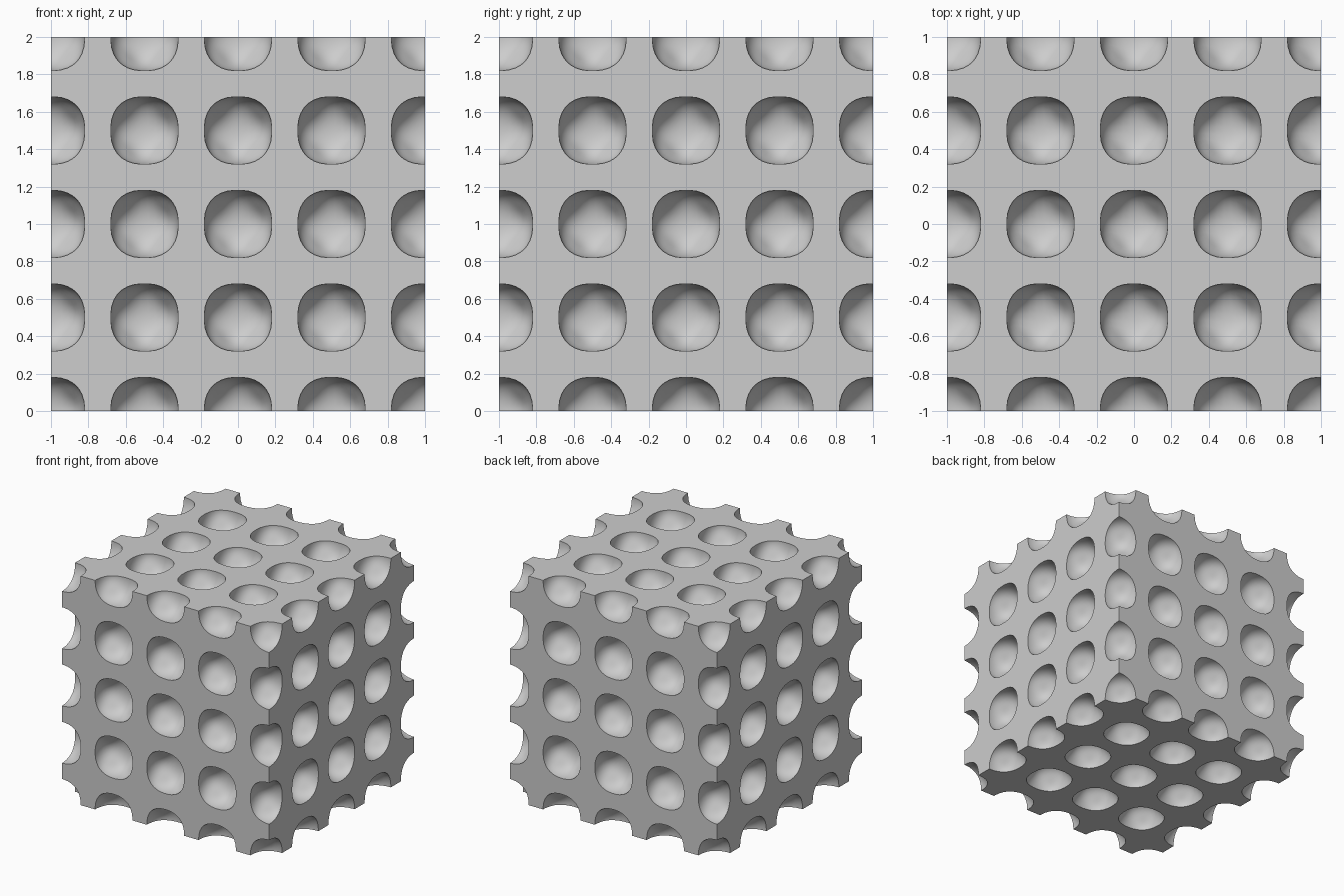
import bpy
import bmesh

# Remove the default cube
default = bpy.data.objects.get("Cube")
if default:
    bpy.data.objects.remove(default, do_unlink=True)

SPACING = 0.5      # distance between pore centres
RADIUS = 0.181     # pore half width
POWER = 2.4        # above 2 makes the pore rims slightly boxy
FLATTEN = 0.11     # how far the eight pore corners are pressed in
COUNT = 5          # pores along each axis

# Plain grey material
grey = bpy.data.materials.new("plain_grey")
grey.use_nodes = True
grey.diffuse_color = (0.61, 0.61, 0.61, 1)
grey.node_tree.nodes["Principled BSDF"].inputs["Base Color"].default_value = grey.diffuse_color


def make_object(name, bm):
    mesh = bpy.data.meshes.new(name)
    bm.to_mesh(mesh)
    bm.free()
    mesh.materials.append(grey)
    obj = bpy.data.objects.new(name, mesh)
    bpy.context.collection.objects.link(obj)
    return obj


# Solid block
bm = bmesh.new()
bmesh.ops.create_cube(bm, size=2)
block = make_object("porous_block", bm)
block.location.z = 1

# One pore: a subdivided cube rounded into a boxy ball with flattened corners
bm = bmesh.new()
bmesh.ops.create_cube(bm, size=2)
bmesh.ops.subdivide_edges(bm, edges=bm.edges[:], cuts=8, use_grid_fill=True)
for v in bm.verts:
    d = v.co.normalized()
    norm = sum(abs(c) ** POWER for c in d) ** (1 / POWER)
    corner = 27 * (d.x * d.y * d.z) ** 2
    v.co = d * RADIUS / norm * (1 - FLATTEN * corner)
pores = make_object("pore_cutter", bm)
pores.location = (-1, -1, 0)
pores.hide_render = True

# Repeat the pore on a cubic lattice that reaches the faces, edges and corners
for axis in range(3):
    array = pores.modifiers.new("lattice", 'ARRAY')
    array.count = COUNT
    array.use_relative_offset = False
    array.use_constant_offset = True
    offset = [0, 0, 0]
    offset[axis] = SPACING
    array.constant_offset_displace = offset

# Carve the pores out of the block
carve = block.modifiers.new("carve_pores", 'BOOLEAN')
carve.operation = 'DIFFERENCE'
carve.solver = 'EXACT'
carve.object = pores
bpy.context.view_layer.update()

bpy.ops.object.select_all(action='DESELECT')
block.select_set(True)
bpy.context.view_layer.objects.active = block
bpy.ops.object.modifier_apply(modifier=carve.name)
bpy.data.objects.remove(pores, do_unlink=True)

# Smooth pores with crisp rims
bpy.ops.object.shade_smooth_by_angle()
